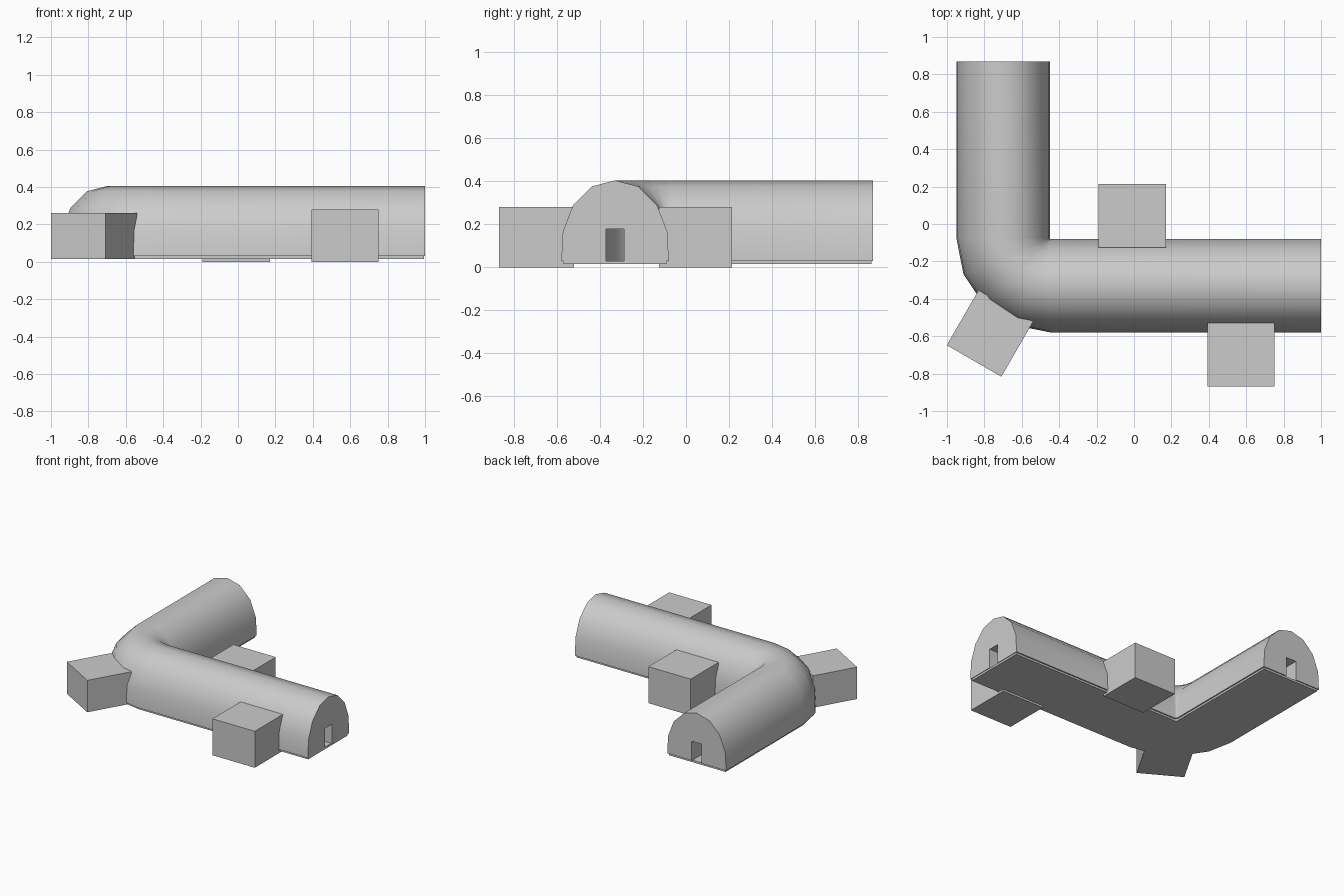
import bpy, bmesh, math
from mathutils import Vector, Matrix

if "Cube" in bpy.data.objects:
    bpy.data.objects.remove(bpy.data.objects["Cube"])

# L-shaped path: straight along x, quarter bend in four steps, straight along y
CENTRE = Vector((-0.445, -0.075))
RADIUS = 0.255


def path_frames(x_end, y_end):
    """List of (centre point, outward direction) pairs."""
    frames = [(Vector((x_end, CENTRE.y - RADIUS)), Vector((0, -1)))]
    for i in range(5):
        a = math.radians(270 - 22.5 * i)
        d = Vector((math.cos(a), math.sin(a)))
        frames.append((CENTRE + d * RADIUS, d))
    frames.append((Vector((CENTRE.x - RADIUS, y_end)), Vector((-1, 0))))
    return frames


def finish(name, bm):
    bmesh.ops.recalc_face_normals(bm, faces=bm.faces)
    mesh = bpy.data.meshes.new(name)
    bm.to_mesh(mesh)
    bm.free()
    obj = bpy.data.objects.new(name, mesh)
    bpy.context.collection.objects.link(obj)
    return obj


def sweep(name, profile, frames):
    """Closed profile of (outward offset, z) swept along the path with end caps."""
    bm = bmesh.new()
    rings = [[bm.verts.new((p.x + d.x * s, p.y + d.y * s, z)) for s, z in profile]
             for p, d in frames]
    n = len(profile)
    for a, b in zip(rings, rings[1:]):
        for i in range(n):
            j = (i + 1) % n
            bm.faces.new((a[i], a[j], b[j], b[i]))
    bm.faces.new(rings[0])
    bm.faces.new(rings[-1])
    return finish(name, bm)


def box(name, centre, size, turn=0):
    bm = bmesh.new()
    m = (Matrix.Translation(centre) @ Matrix.Rotation(math.radians(turn), 4, 'Z')
         @ Matrix.Diagonal((*size, 1)))
    bmesh.ops.create_cube(bm, size=1, matrix=m)
    return finish(name, bm)


# vaulted tunnel with a narrow passage that opens as a doorway at both ends
half = [(0.25, 0.03), (0.243, 0.167), (0.195, 0.29), (0.107, 0.377)]
vault = [(-s, z) for s, z in half] + [(0, 0.405)] + half[::-1]
passage = [(0.042, 0.03), (0.042, 0.178), (-0.042, 0.178), (-0.042, 0.03)]
tunnel = sweep("tunnel", vault + passage, path_frames(1.0, 0.87))
tunnel.data.polygons.foreach_set("use_smooth", [True] * len(tunnel.data.polygons))
tunnel.data.set_sharp_from_angle(angle=math.radians(40))

# slightly inset floor slab
sweep("floor_slab", [(-0.24, 0.015), (-0.24, 0.03), (0.24, 0.03), (0.24, 0.015)],
      path_frames(0.995, 0.862))

# side rooms
box("front_room", (0.572, -0.695, 0.14), (0.36, 0.35, 0.28))
box("back_room", (-0.01, 0.045, 0.14), (0.36, 0.34, 0.28))
box("corner_room", (-0.77, -0.585, 0.1375), (0.337, 0.34, 0.245), -30)
